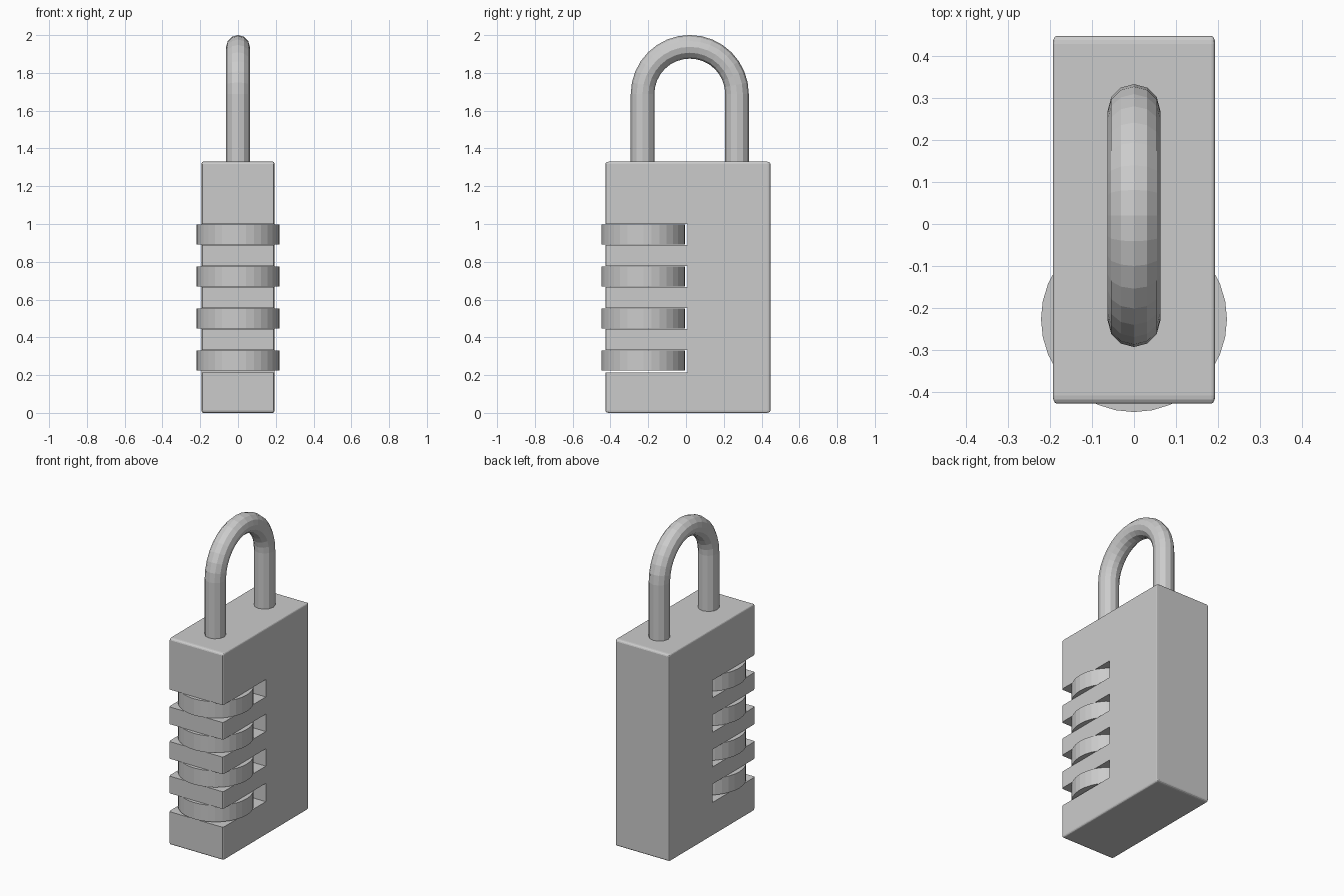
import bpy, bmesh, math
from mathutils import Matrix, Vector

if "Cube" in bpy.data.objects:
    bpy.data.objects.remove(bpy.data.objects["Cube"])


def make_object(name, bm):
    bmesh.ops.recalc_face_normals(bm, faces=bm.faces)
    mesh = bpy.data.meshes.new(name)
    bm.to_mesh(mesh)
    bm.free()
    obj = bpy.data.objects.new(name, mesh)
    bpy.context.collection.objects.link(obj)
    return obj


def box(name, lo, hi, bevel=0.0, stretch=(1, 1, 1)):
    """Box between two corners; the bevel is stretched per axis."""
    lo, hi, s = Vector(lo), Vector(hi), Vector(stretch)
    size, mid = hi - lo, (lo + hi) / 2
    bm = bmesh.new()
    bmesh.ops.create_cube(bm, size=1)
    bmesh.ops.scale(bm, vec=[size[i] / s[i] for i in range(3)], verts=bm.verts)
    if bevel:
        bmesh.ops.bevel(bm, geom=bm.edges[:], offset=bevel, segments=3,
                        profile=0.5, affect='EDGES')
    bmesh.ops.scale(bm, vec=s, verts=bm.verts)
    bmesh.ops.translate(bm, vec=mid, verts=bm.verts)
    return make_object(name, bm)


DIALS, PITCH, DIAL_Z, DIAL_H = 4, 0.2225, 0.225, 0.106
DIAL_Y, DIAL_R = -0.226, 0.221

# Body with softly rounded edges
body = box("body", (-0.193, -0.427, 0), (0.193, 0.447, 1.33), 0.012, (0.75, 1.6, 1))

for i in range(DIALS):
    z = DIAL_Z + i * PITCH
    # Slot cut through the body for each dial
    gap = 0.01 if i == 0 else 0.004
    cutter = box(f"slot_cutter_{i + 1}", (-0.5, -0.6, z - gap),
                 (0.5, 0.007, z + DIAL_H + 0.002))
    cutter.hide_render = True
    cutter.hide_set(True)
    mod = body.modifiers.new(f"slot_{i + 1}", 'BOOLEAN')
    mod.operation, mod.object, mod.solver = 'DIFFERENCE', cutter, 'EXACT'

    # Number dial
    bm = bmesh.new()
    bmesh.ops.create_cone(bm, cap_ends=True, segments=32, radius1=DIAL_R,
                          radius2=DIAL_R, depth=DIAL_H,
                          matrix=Matrix.Translation((0, DIAL_Y, z + DIAL_H / 2)))
    make_object(f"dial_{i + 1}", bm)

# Shackle: twelve-sided tube swept along a U-shaped path
SH_Y, SH_Z, SH_R, TUBE, SIDES, STEPS = 0.02, 1.688, 0.25, 0.0625, 12, 16
stations = [(0.0, 1.27)]
stations += [(math.pi * k / STEPS, SH_Z) for k in range(STEPS + 1)]
stations += [(math.pi, 1.27)]
bm = bmesh.new()
rings = []
for angle, base in stations:
    ring = []
    for k in range(SIDES):
        t = 2 * math.pi * k / SIDES
        r = SH_R + TUBE * math.cos(t)
        ring.append(bm.verts.new((TUBE * math.sin(t), SH_Y - r * math.cos(angle),
                                  base + r * math.sin(angle))))
    rings.append(ring)
for a, b in zip(rings, rings[1:]):
    for k in range(SIDES):
        n = (k + 1) % SIDES
        bm.faces.new((a[k], a[n], b[n], b[k]))
bm.faces.new(rings[0])
bm.faces.new(rings[-1])
make_object("shackle", bm)
